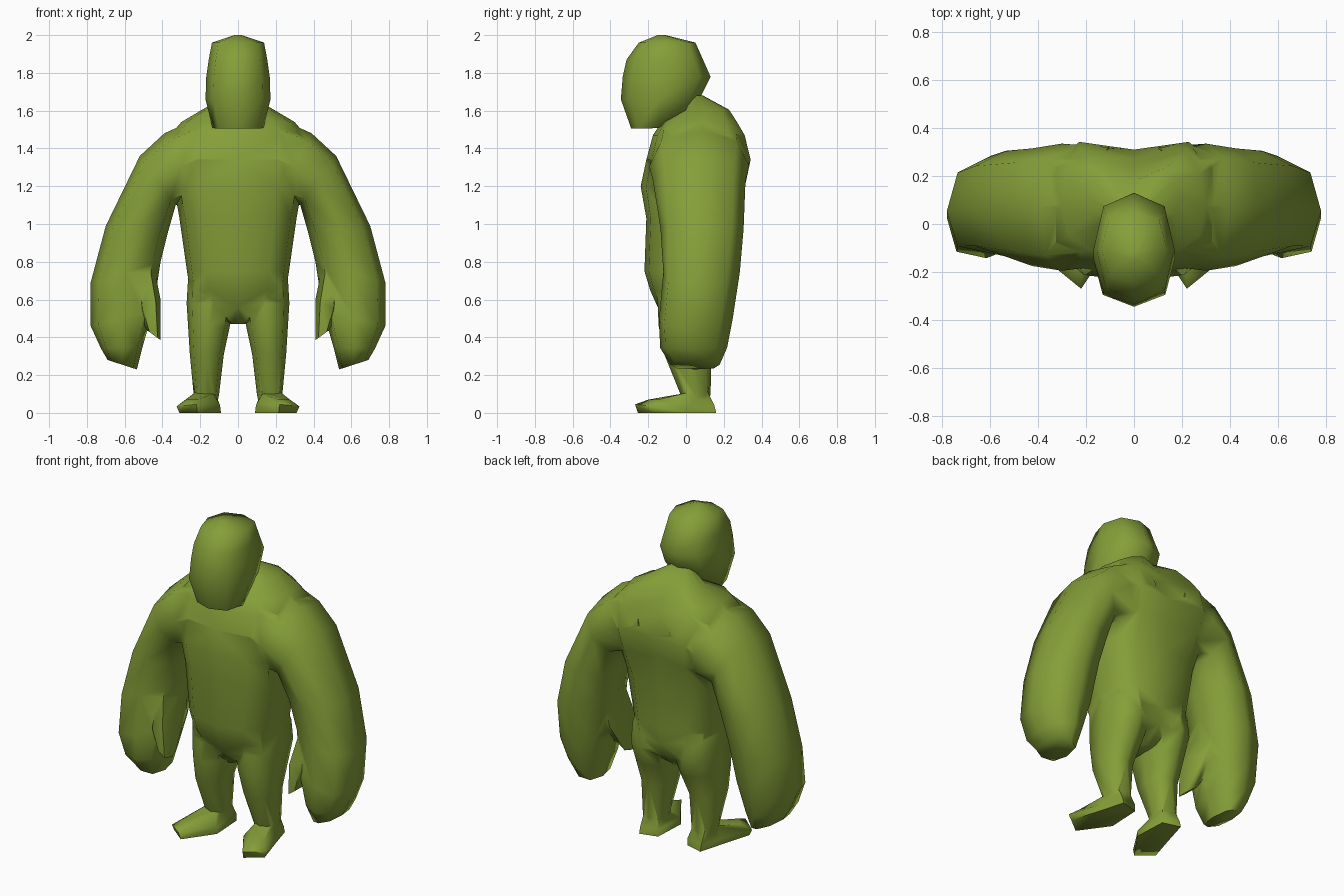
import bpy, bmesh, math

green = bpy.data.materials.new("olive_green")
green.diffuse_color = (0.235, 0.345, 0.04, 1)


def ring(a, b, y0, y1, n=8, p=0.8):
    """Rounded ring spanning the x-z points a and b, and y0 to y1."""
    pts = []
    for i in range(n):
        t = 2 * math.pi * i / n
        c, s = math.cos(t), math.sin(t)
        u = math.copysign(abs(c) ** p, c) if abs(c) > 1e-6 else 0
        v = math.copysign(abs(s) ** p, s) if abs(s) > 1e-6 else 0
        k = (u + 1) / 2
        pts.append((a[0] + (b[0] - a[0]) * k, (y0 + y1) / 2 + (y1 - y0) / 2 * v,
                    a[1] + (b[1] - a[1]) * k))
    return pts


def level(rx, y0, y1, z, n=8, p=0.8):
    return ring((-rx, z), (rx, z), y0, y1, n, p)


def loft(name, rings, sx=1):
    """Closed skin through rings with equal point counts."""
    bm = bmesh.new()
    loops = [[bm.verts.new((sx * x, y, z)) for x, y, z in r] for r in rings]
    n = len(loops[0])
    for lo, hi in zip(loops, loops[1:]):
        for i in range(n):
            j = (i + 1) % n
            bm.faces.new((lo[i], lo[j], hi[j], hi[i]))
    bm.faces.new(loops[0])
    bm.faces.new(loops[-1])
    bmesh.ops.recalc_face_normals(bm, faces=bm.faces)
    me = bpy.data.meshes.new(name)
    bm.to_mesh(me)
    bm.free()
    me.materials.append(green)
    ob = bpy.data.objects.new(name, me)
    bpy.context.collection.objects.link(ob)
    return ob


def activate(ob):
    bpy.ops.object.select_all(action='DESELECT')
    ob.select_set(True)
    bpy.context.view_layer.objects.active = ob


# Torso, with a groove down the upper spine
torso_rings = [level(*r, n=12, p=0.7) for r in [
    (0.035, -0.09, 0.12, 0.47), (0.20, -0.15, 0.225, 0.56), (0.255, -0.19, 0.25, 0.65),
    (0.27, -0.22, 0.255, 0.75),
    (0.31, -0.21, 0.275, 1.03), (0.34, -0.24, 0.34, 1.20), (0.37, -0.21, 0.37, 1.34),
    (0.36, -0.175, 0.335, 1.47), (0.30, -0.13, 0.29, 1.54), (0.19, -0.01, 0.24, 1.605),
    (0.06, 0.02, 0.09, 1.68)]]
torso_rings = [[(x, y - 0.06 if abs(x) < 0.01 and y > 0.2 and z > 1.1 else y, z)
                for x, y, z in r] for r in torso_rings]
body = loft("body", torso_rings)

# Arm with hand: inner and outer point, front and back
arm_rings = [ring(*r) for r in [
    ((0.04, 1.20), (0.17, 1.58), -0.17, 0.32), ((0.21, 1.13), (0.39, 1.48), -0.195, 0.335),
    ((0.33, 1.10), (0.52, 1.36), -0.175, 0.315), ((0.37, 0.96), (0.70, 0.99), -0.135, 0.305),
    ((0.41, 0.80), (0.78, 0.69), -0.12, 0.285), ((0.45, 0.54), (0.78, 0.46), -0.14, 0.25),
    ((0.505, 0.35), (0.725, 0.34), -0.135, 0.22), ((0.535, 0.23), (0.69, 0.28), -0.08, 0.18)]]
# Outer side of the forearm swings slightly forward
arm_rings = [[(x, y - 0.16 * max(0, x - 0.6), z) for x, y, z in r] for r in arm_rings]

# Thumb on the inner front of the hand
thumb_rings = [ring(*r, n=6) for r in [
    ((0.45, 0.80), (0.55, 0.80), -0.07, 0.17), ((0.41, 0.60), (0.53, 0.54), -0.135, 0.14),
    ((0.41, 0.385), (0.485, 0.44), -0.12, 0.0)]]

# Leg from hip to ankle
leg_rings = [ring(*r) for r in [
    ((0.08, 0.82), (0.24, 0.82), -0.12, 0.18), ((0.04, 0.70), (0.265, 0.70), -0.15, 0.23),
    ((0.02, 0.58), (0.272, 0.58), -0.15, 0.245),
    ((0.045, 0.45), (0.265, 0.47), -0.145, 0.20), ((0.075, 0.31), (0.255, 0.31), -0.115, 0.135),
    ((0.10, 0.10), (0.235, 0.10), -0.03, 0.13), ((0.11, 0.05), (0.225, 0.05), -0.02, 0.12)]]

# Foot, toes turned outward
sole = [(0.10, 0.13, 0), (0.21, 0.16, 0), (0.25, 0.02, 0),
        (0.31, -0.18, 0), (0.215, -0.255, 0), (0.09, -0.08, 0)]
rim = [(0.10, 0.13, 0.04), (0.21, 0.15, 0.04), (0.25, 0.02, 0.04),
       (0.325, -0.185, 0.035), (0.22, -0.27, 0.045), (0.095, -0.08, 0.04)]
instep = [(0.12, 0.11, 0.11), (0.21, 0.115, 0.11), (0.225, 0.02, 0.11),
          (0.275, -0.15, 0.07), (0.215, -0.20, 0.07), (0.13, -0.03, 0.1)]

# Merge both sides' limbs into one skin
for sx in (1, -1):
    for name, rings in [("arm", arm_rings), ("thumb", thumb_rings),
                        ("leg", leg_rings), ("foot", [sole, rim, instep])]:
        part = loft(name, rings, sx)
        mod = body.modifiers.new("join", 'BOOLEAN')
        mod.operation = 'UNION'
        mod.solver = 'EXACT'
        mod.object = part
        activate(body)
        bpy.ops.object.modifier_apply(modifier=mod.name)
        bpy.data.objects.remove(part)

# Head, jutting forward
head_rings = [level(*r, n=8, p=0.8) for r in [
    (0.135, -0.29, 0.0, 1.505), (0.172, -0.345, 0.07, 1.66), (0.168, -0.335, 0.13, 1.78),
    (0.155, -0.315, 0.09, 1.87), (0.138, -0.25, 0.05, 1.96), (0.02, -0.15, -0.11, 2.0)]]
# Chin underside rises toward the neck
head_rings[0] = [(x, y, z + max(0, y + 0.15) * 0.55) for x, y, z in head_rings[0]]
head = loft("head", head_rings)

for ob in (body, head):
    activate(ob)
    bpy.ops.object.shade_smooth_by_angle(angle=math.radians(75))
